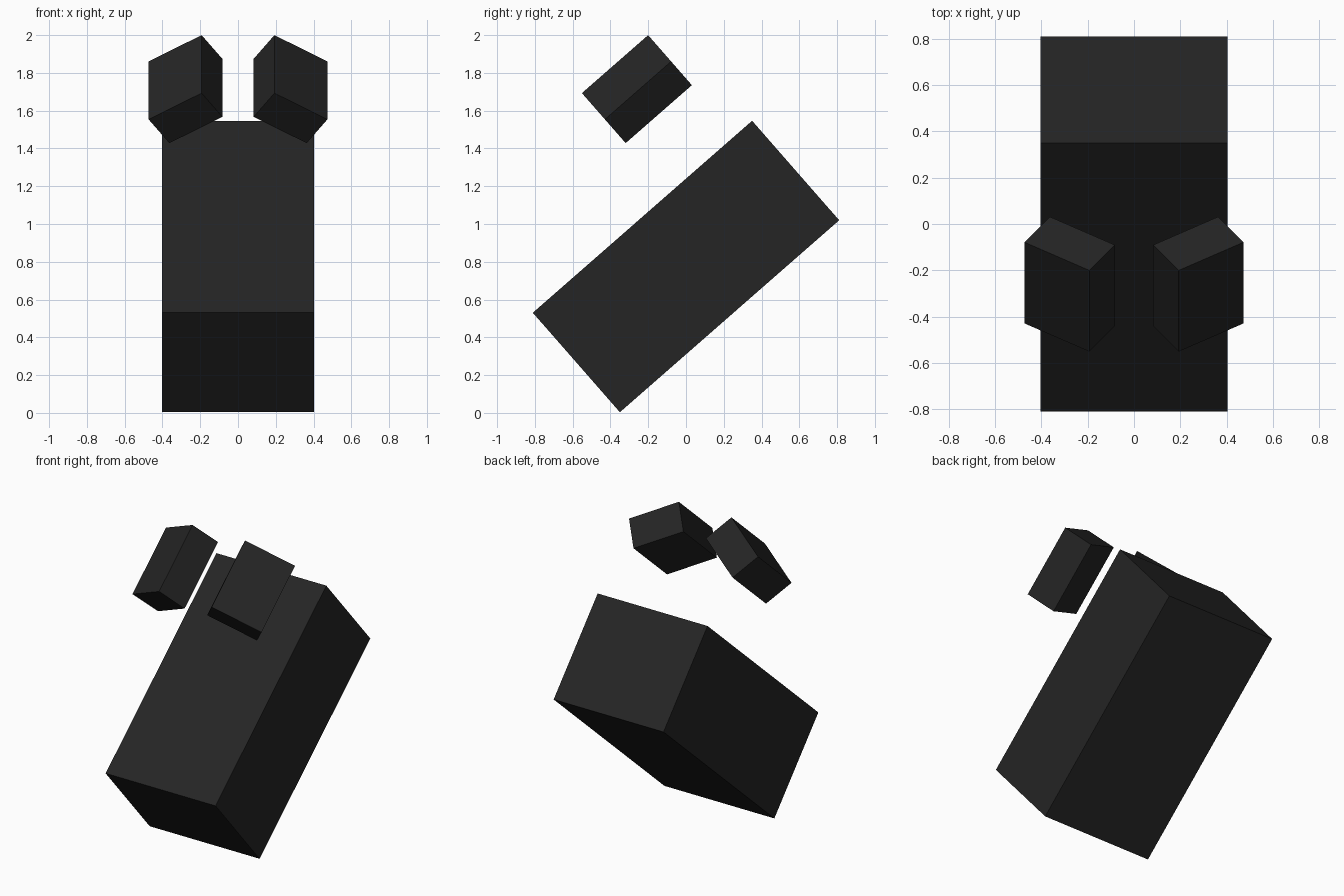
import bpy
from math import radians
from mathutils import Matrix, Vector

cube = bpy.data.objects.get("Cube")
if cube:
    bpy.data.objects.remove(cube, do_unlink=True)

# One near-black material
black = bpy.data.materials.new("charcoal_black")
black.use_nodes = True
colour = (0.018, 0.018, 0.018, 1)
black.diffuse_color = colour
black.node_tree.nodes["Principled BSDF"].inputs["Base Color"].default_value = colour

TILT = Matrix.Rotation(radians(41.2), 4, 'X')


def box(name, centre, size, roll=0):
    """Flat-shaded box on the shared tilt, rolled about its long axis."""
    bpy.ops.mesh.primitive_cube_add(size=1)
    obj = bpy.context.object
    obj.name = obj.data.name = name
    obj.data.transform(Matrix.Diagonal(Vector(size).to_4d()))
    obj.matrix_world = (Matrix.Translation(centre) @ TILT
                        @ Matrix.Rotation(radians(roll), 4, 'Y'))
    obj.data.materials.append(black)
    return obj


# Main tilted body
box("body", (0, 0, 0.775), (0.806, 1.543, 0.70))

# Pair of floating blocks, rolled outwards
for side, s in (("left", 1), ("right", -1)):
    box(side + "_block", (s * 0.278, -0.26, 1.714), (0.336, 0.466, 0.20), s * 33.4)
